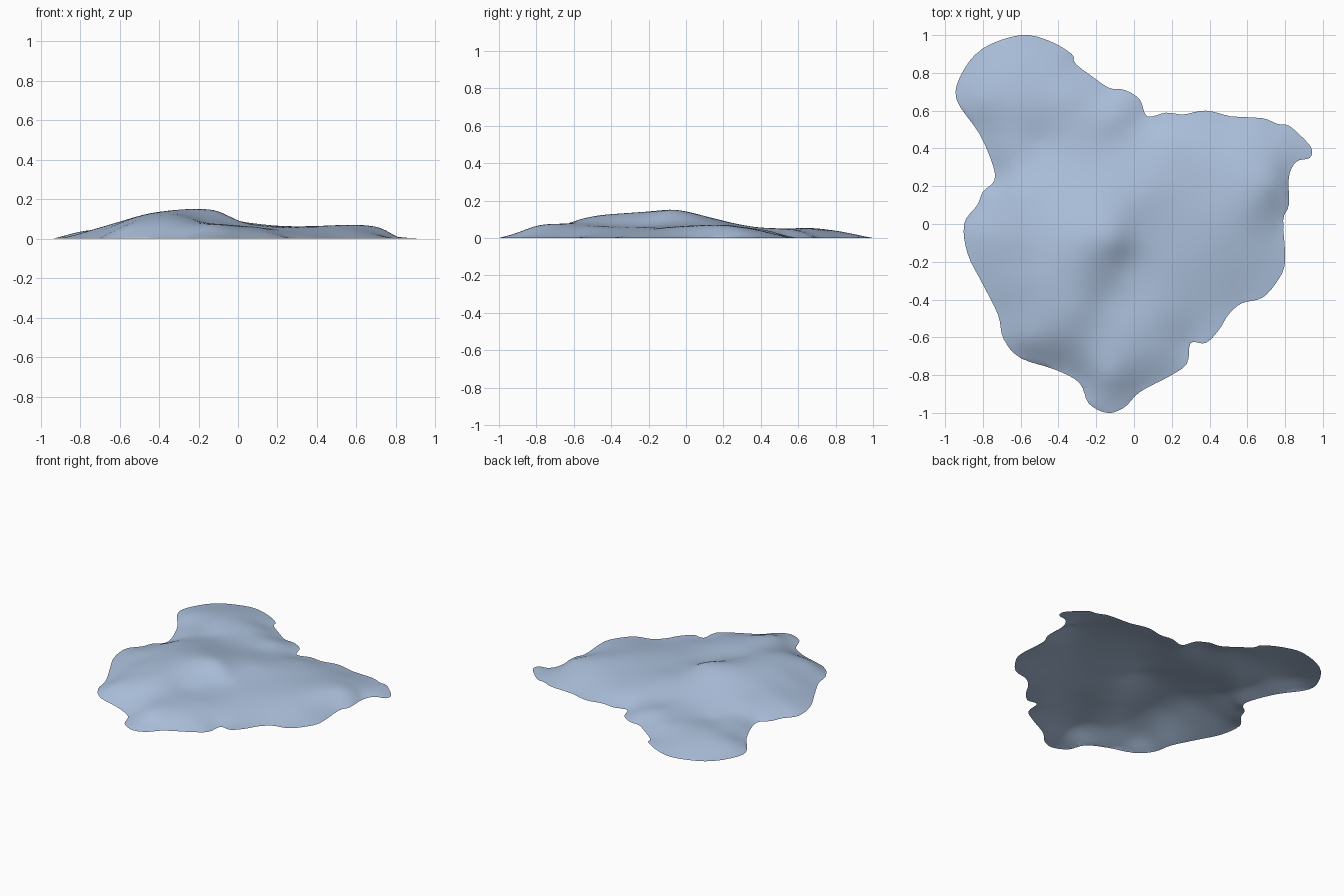
import bpy
import bmesh
import math
from mathutils import Vector
from mathutils.interpolate import poly_3d_calc  # noqa: F401

default_cube = bpy.data.objects.get("Cube")
if default_cube:
    bpy.data.objects.remove(default_cube, do_unlink=True)

# Shoreline of the patch, clockwise, in hundredths
OUTLINE = [
    (-60, 100), (-45, 97), (-33, 90), (-31, 85), (-22, 78), (-13, 72), (-5, 71),
    (3, 66), (7, 57), (17, 59), (26, 58), (38, 60), (52, 57), (68, 56), (76, 53),
    (82, 52), (89, 46), (94, 40), (93, 35), (86, 33), (82, 25), (82, 10), (79, 2),
    (80, -20), (76, -30), (68, -39), (57, -42), (50, -48), (45, -56), (38, -63),
    (30, -63), (28, -74), (18, -81), (3, -89), (-5, -97), (-14, -100), (-24, -95),
    (-29, -84), (-42, -77), (-60, -71), (-69, -61), (-72, -48), (-80, -32),
    (-88, -16), (-90, 0), (-83, 10), (-80, 17), (-74, 23), (-75, 32), (-82, 48),
    (-94, 66), (-91, 80), (-80, 93),
]

# Crests and hollows: x and y in hundredths, height in thousandths
HEIGHTS = [
    (-60, 85, 30), (-60, 61, 53), (-80, 65, 35), (-35, 68, 46), (-10, 58, 40),
    (-50, 43, 37), (-65, 40, 36), (20, 45, 36), (-10, 42, 44), (60, 42, 34),
    (-25, -10, 150), (-25, 10, 117), (-30, -30, 131), (-30, -45, 118),
    (-52, -10, 110), (-53, -30, 105), (-50, 10, 95), (-35, 26, 74), (-63, 18, 58),
    (-64, -20, 66), (-74, -5, 45), (-10, -8, 138), (1, -2, 89), (-3, -20, 78),
    (7, 15, 78), (18, 10, 67), (-14, -40, 76), (-38, -60, 88), (-16, -70, 74),
    (-13, -80, 64), (10, -50, 58), (20, -20, 58), (30, -5, 60), (47, -6, 60),
    (30, -36, 36), (62, 8, 63), (62, -18, 32), (15, -68, 32), (74, 22, 46),
    (40, 20, 60), (-56, -62, 56), (-20, -58, 82),
]


def spline(points, steps):
    """Closed Catmull-Rom curve through the points."""
    result = []
    n = len(points)
    for i in range(n):
        a, b, c, d = (Vector(points[(i + k) % n]) / 100 for k in (-1, 0, 1, 2))
        for s in range(steps):
            t = s / steps
            result.append(b + 0.5 * t * (c - a + t * (2 * a - 5 * b + 4 * c - d
                                                      + t * (3 * (b - c) + d - a))))
    return result


def solve(matrix, values):
    """Gaussian elimination with partial pivoting."""
    n = len(values)
    rows = [row + [v] for row, v in zip(matrix, values)]
    for i in range(n):
        p = max(range(i, n), key=lambda r: abs(rows[r][i]))
        rows[i], rows[p] = rows[p], rows[i]
        for r in range(i + 1, n):
            f = rows[r][i] / rows[i][i]
            rows[r] = [x - f * y for x, y in zip(rows[r], rows[i])]
    result = [0.0] * n
    for i in reversed(range(n)):
        known = sum(rows[i][k] * result[k] for k in range(i + 1, n))
        result[i] = (rows[i][n] - known) / rows[i][i]
    return result


def kernel(x, y, site):
    return math.sqrt((x - site[0]) ** 2 + (y - site[1]) ** 2 + 0.005)


# Smooth height field that meets the ground along the shoreline
sites = [(x / 100, y / 100, 0.0) for x, y in OUTLINE]
sites += [(x / 100, y / 100, z / 1000) for x, y, z in HEIGHTS]
weights = solve([[kernel(a[0], a[1], b) for b in sites] for a in sites],
                [s[2] for s in sites])


def height(x, y):
    return max(0.0, sum(w * kernel(x, y, s) for w, s in zip(weights, sites)))


# Flat sheet cut into a fine grid
bm = bmesh.new()
sheet = bm.faces.new([bm.verts.new((p.x, p.y, 0)) for p in spline(OUTLINE, 4)])
bmesh.ops.triangulate(bm, faces=[sheet])
SPACING = 0.03
for axis in (Vector((1, 0, 0)), Vector((0, 1, 0))):
    for i in range(-34, 35):
        bmesh.ops.bisect_plane(bm, geom=bm.verts[:] + bm.edges[:] + bm.faces[:],
                               plane_co=axis * (i * SPACING), plane_no=axis)
bmesh.ops.remove_doubles(bm, verts=bm.verts[:], dist=0.002)

# Raise the hills, keeping the rim on the ground
for v in bm.verts:
    v.co.z = 0.0 if v.is_boundary else height(v.co.x, v.co.y)
bm.normal_update()
if sum(f.normal.z for f in bm.faces) < 0:
    bmesh.ops.reverse_faces(bm, faces=bm.faces[:])
for f in bm.faces:
    f.smooth = True

mesh = bpy.data.meshes.new("ground_mound")
bm.to_mesh(mesh)
bm.free()
mound = bpy.data.objects.new("ground_mound", mesh)
bpy.context.collection.objects.link(mound)

# Pale blue surface
COLOUR = (0.42, 0.54, 0.73, 1)
material = bpy.data.materials.new("pale_blue")
material.use_nodes = True
material.diffuse_color = COLOUR
material.node_tree.nodes["Principled BSDF"].inputs["Base Color"].default_value = COLOUR
mesh.materials.append(material)
